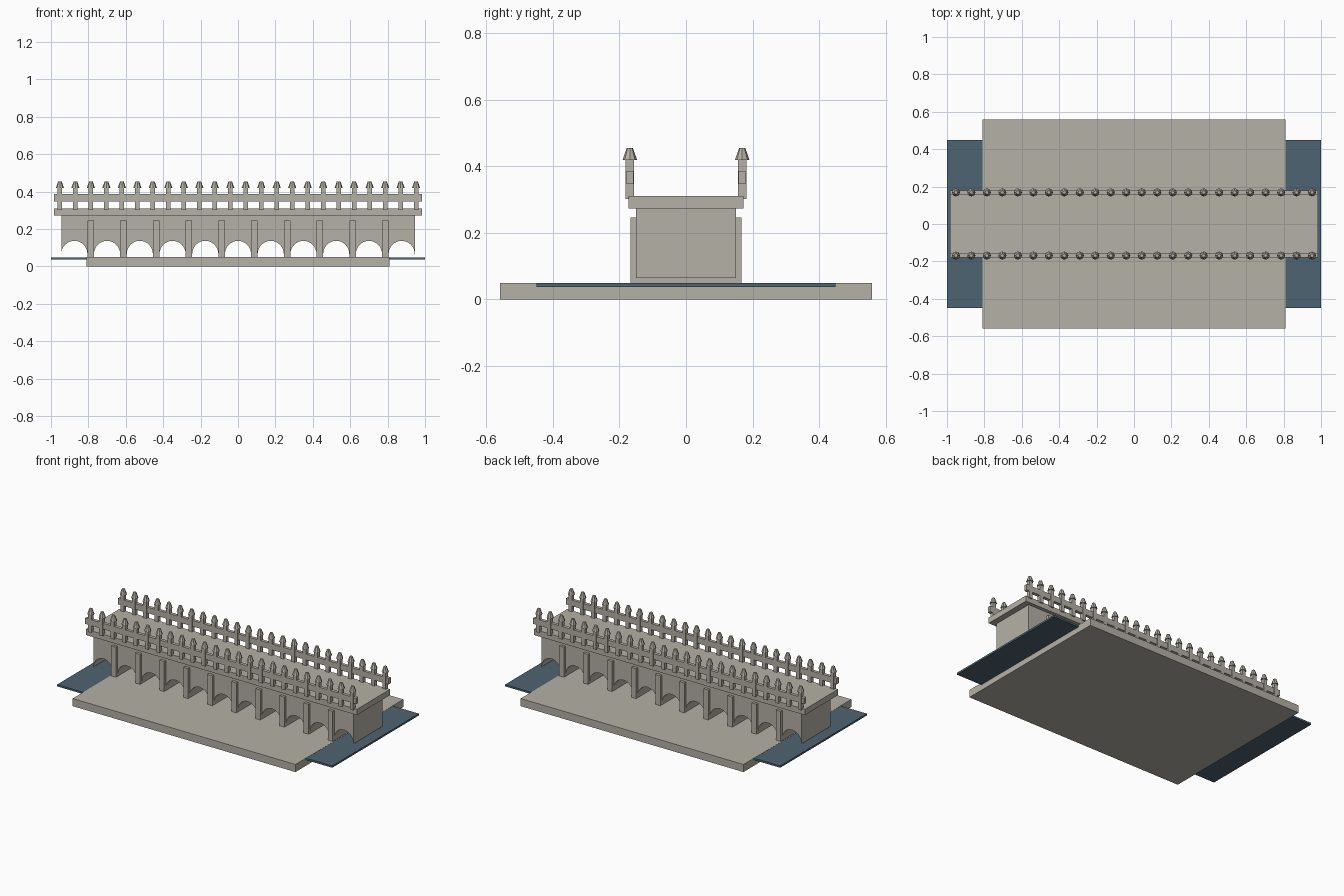
import bpy, bmesh, math
from mathutils import Matrix

if "Cube" in bpy.data.objects:
    bpy.data.objects.remove(bpy.data.objects["Cube"])


def material(name, rgb):
    m = bpy.data.materials.new(name)
    m.diffuse_color = (*rgb, 1)
    m.use_nodes = True
    m.node_tree.nodes["Principled BSDF"].inputs["Base Color"].default_value = m.diffuse_color
    return m


STONE = material("pale_stone", (0.46, 0.44, 0.38))
WATER = material("river_blue", (0.076, 0.127, 0.168))


def finish(bm, name, mat):
    bmesh.ops.recalc_face_normals(bm, faces=bm.faces)
    me = bpy.data.meshes.new(name)
    bm.to_mesh(me)
    bm.free()
    me.materials.append(mat)
    ob = bpy.data.objects.new(name, me)
    bpy.context.collection.objects.link(ob)
    return ob


def add_box(bm, x, y, z):
    """Box from (min, max) ranges on each axis."""
    r = (x, y, z)
    c = [(a + b) / 2 for a, b in r]
    s = [b - a for a, b in r]
    bmesh.ops.create_cube(bm, size=1, matrix=Matrix.Translation(c) @ Matrix.Diagonal((*s, 1)))


def box(name, x, y, z, mat=STONE):
    bm = bmesh.new()
    add_box(bm, x, y, z)
    return finish(bm, name, mat)


# Ground slab and water sheet
box("base_slab", (-0.81, 0.81), (-0.56, 0.56), (0, 0.05))
box("water", (-1, 1), (-0.45, 0.45), (0.037, 0.049), WATER)

# Bridge wall: one outline with eleven half-round arches, extruded through
SPAN, R, SPRING, TOP = 0.175, 0.07, 0.065, 0.273
outline = [(0.945, TOP), (-0.945, TOP)]
for i in range(-5, 6):
    for k in range(17):
        a = math.pi * (1 - k / 16)
        outline.append((i * SPAN + R * math.cos(a), SPRING + 0.072 * math.sin(a)))
bm = bmesh.new()
face = bm.faces.new([bm.verts.new((x, -0.15, z)) for x, z in outline])
ext = bmesh.ops.extrude_face_region(bm, geom=[face])
bmesh.ops.translate(bm, vec=(0, 0.30, 0),
                    verts=[v for v in ext["geom"] if isinstance(v, bmesh.types.BMVert)])
finish(bm, "arched_wall", STONE)

# Piers between the arches
bm = bmesh.new()
for i in range(10):
    x = (i - 4.5) * SPAN
    add_box(bm, (x - 0.0175, x + 0.0175), (-0.167, 0.167), (0.05, 0.247))
finish(bm, "piers", STONE)

# Deck
box("deck", (-0.985, 0.985), (-0.173, 0.173), (0.273, 0.311))

# Railings on both sides: rail, posts and tapered caps
for side, label in ((-1, "front"), (1, "back")):
    y = side * 0.169
    box(label + "_rail", (-0.985, 0.985), (y - 0.0105, y + 0.0105), (0.348, 0.387))
    posts, caps = bmesh.new(), bmesh.new()
    for i in range(24):
        x = (i - 11.5) * 0.0828
        add_box(posts, (x - 0.0125, x + 0.0125), (y - 0.0125, y + 0.0125), (0.302, 0.42))
        bmesh.ops.create_cone(caps, cap_ends=True, segments=8, radius1=0.022, radius2=0.0095,
                              depth=0.036, matrix=Matrix.Translation((x, y, 0.437)))
    finish(posts, label + "_posts", STONE)
    finish(caps, label + "_post_caps", STONE)
